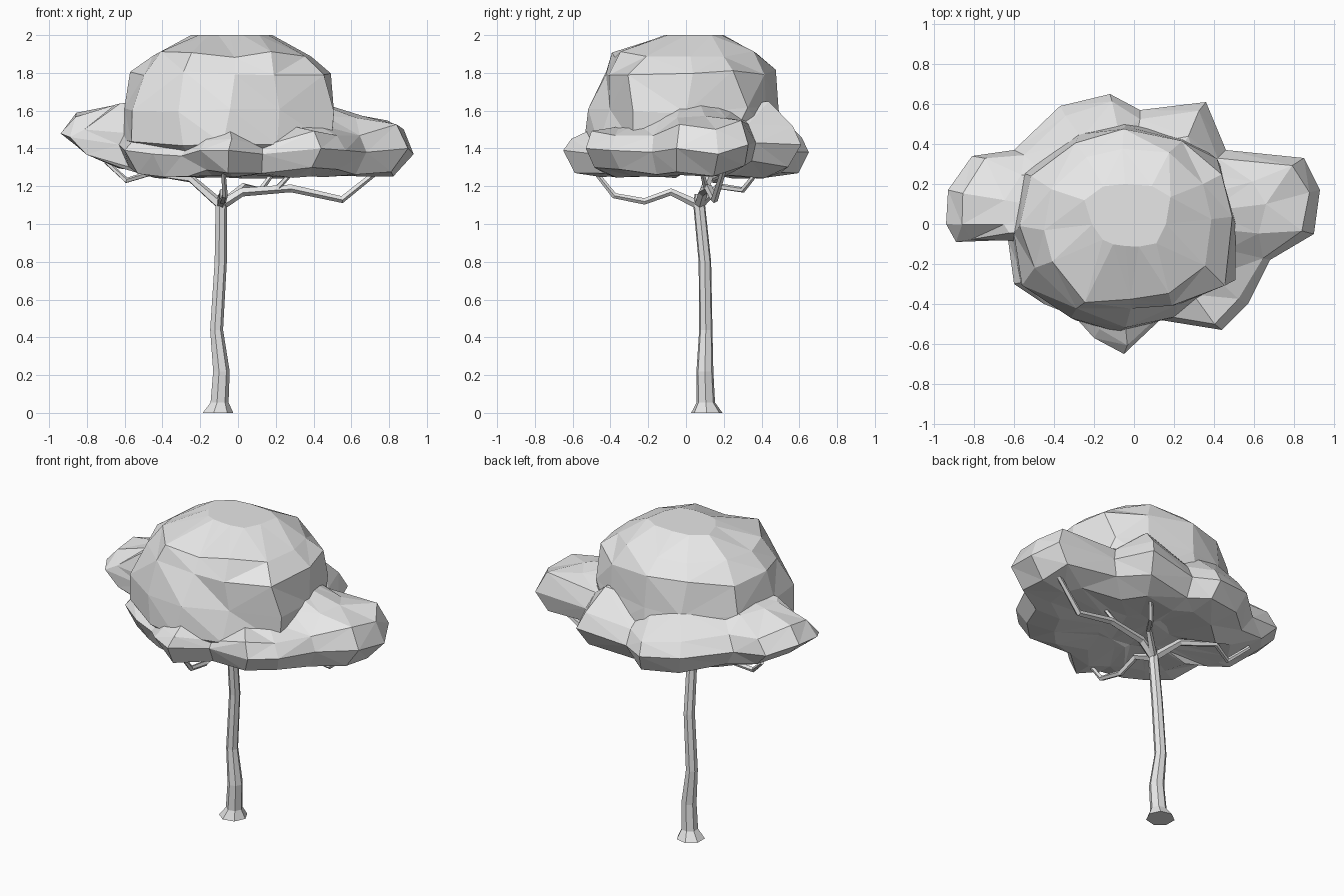
import bpy
import bmesh
import math
import random
from mathutils import Vector

random.seed(7)

cube = bpy.data.objects.get("Cube")
if cube:
    bpy.data.objects.remove(cube)

grey = bpy.data.materials.new("plain grey")
grey.use_nodes = True
grey.diffuse_color = (0.8, 0.8, 0.8, 1)
grey.node_tree.nodes["Principled BSDF"].inputs["Base Color"].default_value = grey.diffuse_color


def loft(name, rings, triangles=False):
    """Skin a stack of equal-length rings and close both ends."""
    bm = bmesh.new()
    loops = [[bm.verts.new(p) for p in ring] for ring in rings]
    for low, high in zip(loops, loops[1:]):
        for i in range(len(low)):
            j = (i + 1) % len(low)
            bm.faces.new((low[i], low[j], high[j], high[i]))
    bm.faces.new(loops[0][::-1])
    bm.faces.new(loops[-1])
    if triangles:
        bmesh.ops.triangulate(bm, faces=bm.faces[:])
    bmesh.ops.recalc_face_normals(bm, faces=bm.faces[:])
    mesh = bpy.data.meshes.new(name)
    bm.to_mesh(mesh)
    bm.free()
    mesh.materials.append(grey)
    obj = bpy.data.objects.new(name, mesh)
    bpy.context.collection.objects.link(obj)
    return obj


def jitter(point, amount):
    return Vector(point) + Vector([random.uniform(-amount, amount) for _ in range(3)])


def limb(name, path, sides):
    """Tapered tube through (x, y, z, radius) points."""
    points = [Vector(p[:3]) for p in path]
    rings = []
    for k, p in enumerate(points):
        along = points[min(k + 1, len(points) - 1)] - points[max(k - 1, 0)]
        turn = Vector((0, 0, 1)).rotation_difference(along.normalized())
        if name == "trunk":
            turn.identity()
        ring = []
        for i in range(sides):
            a = math.tau * i / sides
            ring.append(p + turn @ Vector((math.cos(a), math.sin(a), 0)) * path[k][3])
        rings.append(ring)
    return loft(name, rings)


# Trunk with a flared foot
limb("trunk", [(-.11, .11, 0, .085), (-.1, .105, .055, .05), (-.09, .1, .22, .046),
               (-.115, .105, .44, .036), (-.093, .1, .8, .034),
               (-.09, .07, 1.1, .032), (-.08, .07, 1.16, .025)], 7)

# Main branches and their forks
branches = {
    "left_branch": [(-.09, .07, 1.1, .028), (.02, .09, 1.17, .025), (.28, .12, 1.19, .022),
                    (.55, .15, 1.13, .02), (.75, .2, 1.29, .015)],
    "left_fork": [(.2, .11, 1.18, .016), (.3, .08, 1.29, .011)],
    "right_branch": [(-.09, .07, 1.1, .028), (-.25, .12, 1.24, .022), (-.46, .2, 1.27, .016),
                     (-.59, .15, 1.23, .016), (-.7, .22, 1.33, .012)],
    "front_branch": [(-.09, .07, 1.1, .025), (-.08, -.08, 1.17, .02), (-.08, -.22, 1.12, .018),
                     (-.07, -.38, 1.15, .016), (-.08, -.5, 1.3, .012)],
    "back_branch": [(-.09, .07, 1.1, .025), (.03, .17, 1.2, .018), (.12, .3, 1.18, .016),
                    (.2, .39, 1.29, .012)],
}
for name, path in branches.items():
    limb(name, path, 5)

# Spreading lower canopy: rim outline with side lobes
rim = [(-.93, .17, 1.49), (-.94, .0, 1.48), (-.89, -.09, 1.46), (-.63, -.08, 1.42),
       (-.6, -.3, 1.39), (-.45, -.4, 1.37), (-.3, -.46, 1.36), (-.2, -.57, 1.39),
       (-.05, -.65, 1.39), (.13, -.48, 1.37), (.44, -.53, 1.4), (.57, -.4, 1.39),
       (.68, -.18, 1.38), (.9, -.05, 1.4), (.93, .17, 1.37), (.85, .33, 1.42),
       (.46, .37, 1.43), (.36, .61, 1.42), (.03, .57, 1.38), (-.12, .65, 1.38),
       (-.37, .59, 1.41), (-.6, .37, 1.43), (-.81, .34, 1.45)]


def canopy_ring(scale, height, rough):
    """Scaled copy of the rim whose height follows height(x, y, z)."""
    return [jitter((x * scale, y * scale, height(x, y, z)), rough) for x, y, z in rim]


def shoulder(x, y, z):
    if x > .75:
        return z + .13
    return z + (.09 if y > -.05 or x > .35 else .05)


def shelf(x, y, z):
    if y < -.2:
        return 1.52
    return 1.57 if x > .6 else 1.63


loft("lower_canopy", [
    canopy_ring(.3, lambda x, y, z: 1.27, .01),
    canopy_ring(.68, lambda x, y, z: 1.29 if x < -.7 else 1.25, .01),
    canopy_ring(.9, lambda x, y, z: z - (.08 if x < -.7 else .11), .015),
    rim,
    canopy_ring(.93, shoulder, .015),
    canopy_ring(.7, shelf, .02),
    canopy_ring(.4, lambda x, y, z: 1.66, .01),
], True)

# Domed crown: each height has a radius for every twelfth of a turn
crown_profile = {
    1.3: [.4] * 12,
    1.43: [.56, .56, .52, .5, .52, .56, .57, .6, .55, .55, .52, .6],
    1.6: [.55, .56, .5, .5, .52, .55, .57, .58, .53, .5, .5, .62],
    1.8: [.53, .56, .5, .48, .48, .53, .53, .5, .48, .43, .46, .57],
    1.9: [.41, .45, .42, .38, .4, .4, .4, .42, .42, .38, .41, .45],
    2.0: [.2, .26, .23, .2, .22, .24, .17, .14, .12, .11, .13, .18],
}
crown = []
for z, radii in crown_profile.items():
    rough = .018 if 1.4 < z < 1.95 else 0
    ring = []
    for i, r in enumerate(radii):
        a = math.tau * (i + random.uniform(-.15, .15)) / 12
        ring.append(jitter((-.04 + r * math.cos(a), r * math.sin(a), z), rough))
    crown.append(ring)
loft("upper_canopy", crown, True)
